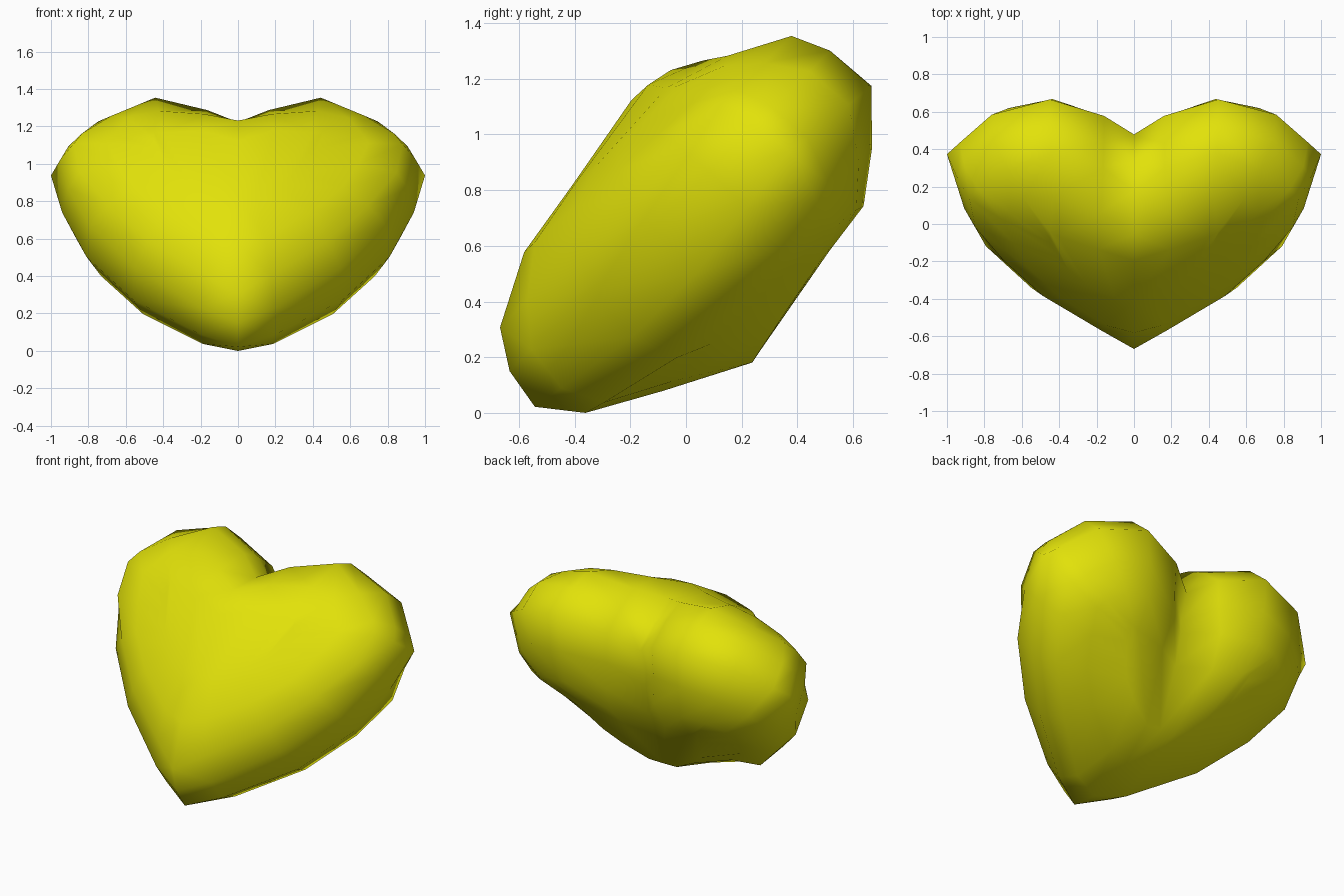
import bpy, bmesh, math
from mathutils import Vector, Matrix

if "Cube" in bpy.data.objects:
    bpy.data.objects.remove(bpy.data.objects["Cube"])

# Half heart outline (across, along), from the tip round the lobe to the notch
RIM = [(0, -.365), (.2, -.25), (.56, .06), (.81, .385), (.94, .68), (1, .93),
       (.93, 1.01), (.76, 1.2), (.45, 1.305), (.16, 1.19), (0, 1.05)]
# Matching inner points that the outline shrinks towards
CORE = [(0, .3), (.1, .3), (.25, .4), (.35, .5), (.4, .6), (.45, .7),
        (.45, .75), (.45, .8), (.4, .78), (.19, .74), (0, .66)]
N = len(RIM)
# Shrink per column for the rounded shoulders of the rim, front to back
FRONT_INNER = [.55] * N
FRONT = [.17, .25, .25, .25, .17, .22, .2, .27, .145, .145, .145]
FRONT_RIM = [.04, .04, .04, .04, .06, .1, .05, .04, .03, .04, .04]
BACK = [.17, .13, .17, .17, .15, .25, .25, .3, .3, .3, .4]
BACK_INNER = [.55] * 7 + [.62, .62, .55, .55]
# Height of the back rim per column
RIM_HEIGHT = [.40, .38, .33, .33, .37, .40, .39, .37, .36, .37, .37]
BACK_HEIGHT = [.256, .235, .165, .165, .17, .2, .2, .2, .2, .24, .29]


def front_cap(i, x, s):
    return .815 + .18 * s - .5 * x * x


def back_cap(i, x, s):
    return -.085 + .15 * s + .1 * x * x


# Rings from front to back: shrink amounts, thickness height, rise at the
# last two columns (front swell or back groove beside the notch)
RINGS = [
    ([1] * N, front_cap, 0, 0),
    (FRONT_INNER, lambda i, x, s: .82 - .1 * x * x, .035, .09),
    (FRONT, lambda i, x, s: .69, .01, .05),
    (FRONT_RIM, lambda i, x, s: .555, 0, 0),
    ([0] * N, lambda i, x, s: RIM_HEIGHT[i], 0, 0),
    (BACK, lambda i, x, s: BACK_HEIGHT[i], 0, 0),
    (BACK_INNER, lambda i, x, s: .115 - .05 * s + .05 * x * x, .05, .16),
    ([1] * N, back_cap, .02, .11),
]

bm = bmesh.new()
rings = []
for shrink, height, rise9, rise10 in RINGS:
    ring = []
    for i, (a, b) in enumerate(zip(RIM, CORE)):
        x = a[0] + (b[0] - a[0]) * shrink[i]
        s = a[1] + (b[1] - a[1]) * shrink[i]
        t = height(i, x, s) + {N - 2: rise9, N - 1: rise10}.get(i, 0)
        ring.append(bm.verts.new((x, s, t)))
    rings.append(ring)

# Skin between neighbouring rings
for p, q in zip(rings, rings[1:]):
    for i in range(N - 1):
        bm.faces.new((p[i], q[i], q[i + 1], p[i + 1]))

# Ladder of faces closing the front and back
for ring in (rings[0], rings[-1]):
    for i in range(N // 2):
        j = N - 1 - i
        face = [ring[i], ring[i + 1], ring[j - 1], ring[j]]
        bm.faces.new(list(dict.fromkeys(face)))

# Mirror to the other half and weld the middle
half = bm.verts[:] + bm.edges[:] + bm.faces[:]
copy = bmesh.ops.duplicate(bm, geom=half)["geom"]
for v in copy:
    if isinstance(v, bmesh.types.BMVert):
        v.co.x = -v.co.x
bmesh.ops.remove_doubles(bm, verts=bm.verts[:], dist=.0005)
bmesh.ops.recalc_face_normals(bm, faces=bm.faces[:])

# Lean the heart back by 45 degrees, then stand it on the ground, centred
bmesh.ops.transform(bm, matrix=Matrix.Rotation(math.radians(45), 4, 'X'), verts=bm.verts[:])
ys = [v.co.y for v in bm.verts]
zs = [v.co.z for v in bm.verts]
shift = Vector((0, -(min(ys) + max(ys)) / 2, -min(zs)))
bmesh.ops.translate(bm, vec=shift, verts=bm.verts[:])

mesh = bpy.data.meshes.new("heart")
bm.to_mesh(mesh)
bm.free()
for p in mesh.polygons:
    p.use_smooth = True

yellow = bpy.data.materials.new("yellow")
yellow.diffuse_color = (.76, .76, .003, 1)
yellow.use_nodes = True
yellow.node_tree.nodes["Principled BSDF"].inputs["Base Color"].default_value = yellow.diffuse_color
mesh.materials.append(yellow)
heart = bpy.data.objects.new("heart", mesh)
bpy.context.collection.objects.link(heart)
